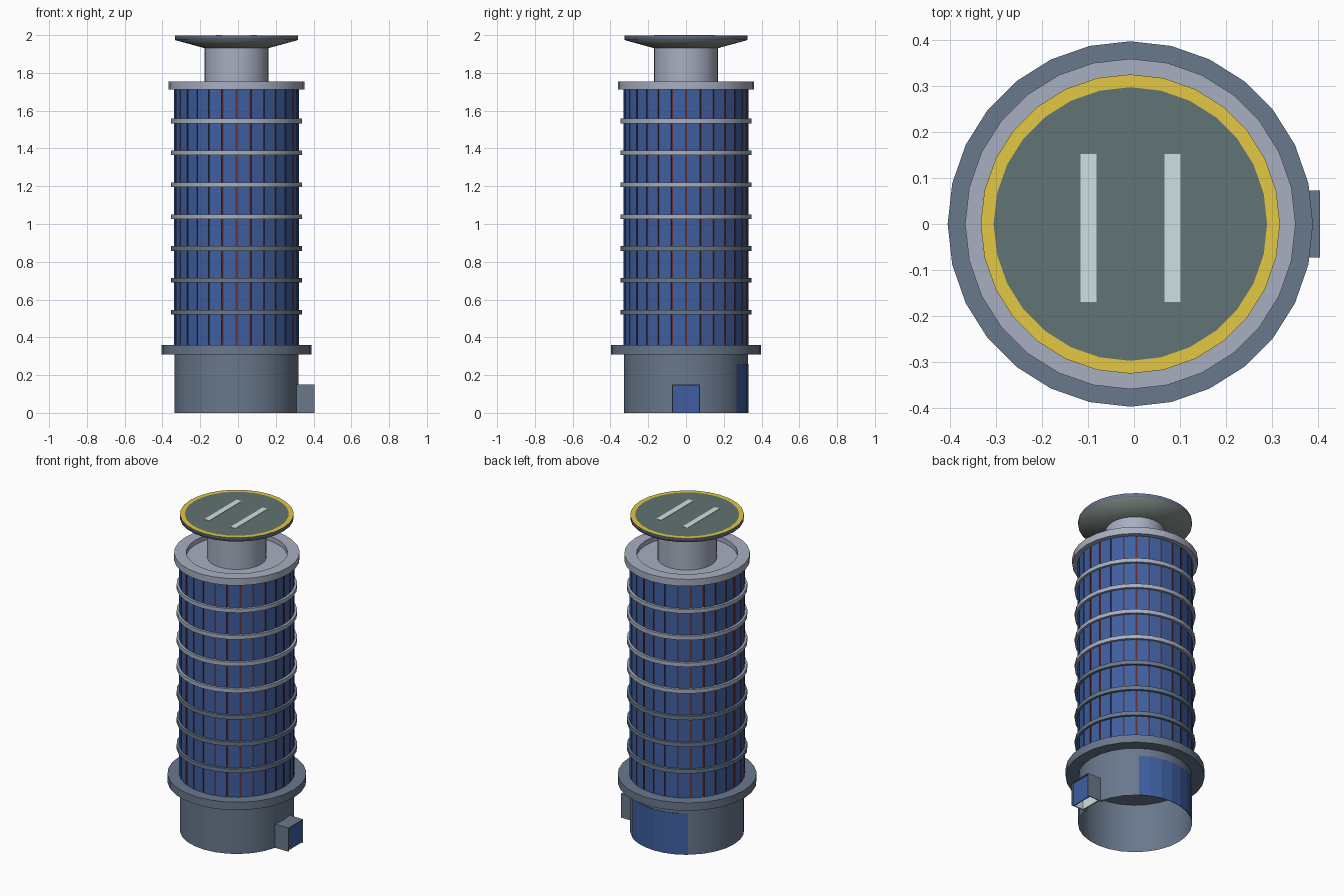
import bpy, bmesh, math

if "Cube" in bpy.data.objects:
    bpy.data.objects.remove(bpy.data.objects["Cube"])

N = 28          # sides of every round part
CX = -0.008     # tower axis


def mat(name, r, g, b):
    m = bpy.data.materials.new(name)
    m.diffuse_color = [((c / 255 + 0.055) / 1.055) ** 2.4 for c in (r, g, b)] + [1.0]
    m.use_nodes = True
    m.node_tree.nodes["Principled BSDF"].inputs["Base Color"].default_value = m.diffuse_color
    return m


slate = mat("slate", 105, 120, 140)
pale = mat("pale grey", 168, 175, 193)
glass = mat("blue glass", 62, 95, 160)
brown = mat("dark red brown", 105, 45, 40)
green = mat("deck green", 97, 115, 115)
under = mat("deck underside grey", 128, 137, 131)
yellow = mat("yellow", 228, 199, 66)
white = mat("marking white", 207, 224, 228)


def finish(bm, name, mats, angle=28):
    bmesh.ops.remove_doubles(bm, verts=bm.verts, dist=1e-5)
    me = bpy.data.meshes.new(name)
    bm.to_mesh(me)
    bm.free()
    for m in mats:
        me.materials.append(m)
    ob = bpy.data.objects.new(name, me)
    bpy.context.collection.objects.link(ob)
    if angle:
        bpy.ops.object.select_all(action='DESELECT')
        ob.select_set(True)
        bpy.context.view_layer.objects.active = ob
        bpy.ops.object.shade_smooth_by_angle(angle=math.radians(angle))
    return ob


def lathe(name, profile, mats, rule=None, a0=0.0, a1=360.0, steps=N, angle=28):
    """Turn (radius, z) points, listed upward on the outside, about the axis."""
    bm = bmesh.new()
    angs = [math.radians(a0 + (a1 - a0) * i / steps) for i in range(steps + 1)]
    for (r0, z0), (r1, z1) in zip(profile, profile[1:]):
        for a, b in zip(angs, angs[1:]):
            pts = [(r0, a, z0), (r0, b, z0), (r1, b, z1), (r1, a, z1)]
            if r0 == 0:
                pts.pop(0)
            elif r1 == 0:
                pts.pop()
            f = bm.faces.new([bm.verts.new((CX + r * math.cos(t), r * math.sin(t), z))
                              for r, t, z in pts])
            if rule:
                f.material_index = rule((r0 + r1) / 2, z0, z1)
    return finish(bm, name, mats, angle)


def boxes(name, specs, m):
    """Axis-aligned boxes given as x0, x1, y0, y1, z0, z1 from the tower axis."""
    bm = bmesh.new()
    for x0, x1, y0, y1, z0, z1 in specs:
        v = [bm.verts.new((CX + x, y, z))
             for z in (z0, z1) for x, y in ((x0, y0), (x1, y0), (x1, y1), (x0, y1))]
        for q in ((3, 2, 1, 0), (4, 5, 6, 7), (0, 1, 5, 4),
                  (1, 2, 6, 5), (2, 3, 7, 6), (3, 0, 4, 7)):
            bm.faces.new([v[i] for i in q])
    return finish(bm, name, [m], 0)


# hollow ground floor, open underneath, with a wide canopy ring on top
lathe("base_wall", [(0.327, 0), (0.327, 0.31)], [slate])
lathe("base_canopy", [(0, 0.31), (0.398, 0.31), (0.398, 0.36), (0, 0.36)], [slate])

# curved lobby window at the back
lathe("lobby_window", [(0.326, 0), (0.330, 0), (0.330, 0.26), (0.326, 0.26)], [glass],
      a0=54, a1=126, steps=6, angle=0)

# entrance porch on the right side: hollow frame, door plate, white lining inside
boxes("entrance_frame", [(0.30, 0.413, -0.073, -0.069, 0, 0.15),
                         (0.30, 0.413, 0.069, 0.073, 0, 0.15),
                         (0.30, 0.413, -0.069, 0.069, 0.146, 0.15)], slate)
boxes("entrance_door", [(0.396, 0.402, -0.069, 0.069, 0, 0.146)], glass)
boxes("entrance_lining", [(0.329, 0.333, -0.069, 0.069, 0, 0.146),
                          (0.333, 0.396, -0.069, -0.066, 0, 0.146)], white)

# glazed shaft: dark core seen through narrow gaps between flat glass panels
lathe("shaft_core", [(0.3265, 0.36), (0.3265, 1.715)], [brown])
bm = bmesh.new()
step = 2 * math.pi / N
gap = 0.005 / 0.331
for i in range(N):
    a, b = i * step + gap, (i + 1) * step - gap
    ring = [(CX + r * math.cos(t), r * math.sin(t))
            for r, t in ((0.322, a), (0.331, a), (0.331, b), (0.322, b))]
    low, top = [[bm.verts.new((x, y, z)) for x, y in ring] for z in (0.36, 1.714)]
    for j in range(3):
        f = bm.faces.new((low[j], low[j + 1], top[j + 1], top[j]))
        f.material_index = int(j != 1)      # panel edges are brown
finish(bm, "glass_panels", [glass, brown], 0)

# floor bands, the lower three in the darker grey
for i in range(7):
    z = 0.533 + i * 0.1687
    lathe(f"floor_band_{i + 1}", [(0.32, z - 0.0125), (0.346, z - 0.0125),
                                  (0.346, z + 0.0125), (0.32, z + 0.0125)],
          [slate if i < 3 else pale])

# roof cap with sunken floor, and the neck under the landing deck
lathe("roof_cap", [(0.30, 1.712), (0.36, 1.712), (0.36, 1.755), (0.29, 1.755),
                   (0.29, 1.725), (0, 1.725)], [pale])
lathe("deck_neck", [(0.17, 1.725), (0.17, 1.94)], [pale])

# landing deck: conical underside, grey rim, yellow border on top


def deck_colour(r, z0, z1):
    if z0 != z1:
        return 2 if r > 0.32 else 3
    return int(r > 0.3)


lathe("landing_deck", [(0.165, 1.93), (0.326, 1.974), (0.326, 1.998),
                       (0.298, 1.998), (0, 1.998)], [green, yellow, slate, under],
      rule=deck_colour, angle=80)

# painted touchdown stripes on the deck (plain pair, no letter)
boxes("touchdown_stripes", [(s * 0.0915 - 0.0175, s * 0.0915 + 0.0175, -0.17, 0.153, 1.997, 2.0)
                            for s in (-1, 1)], white)
